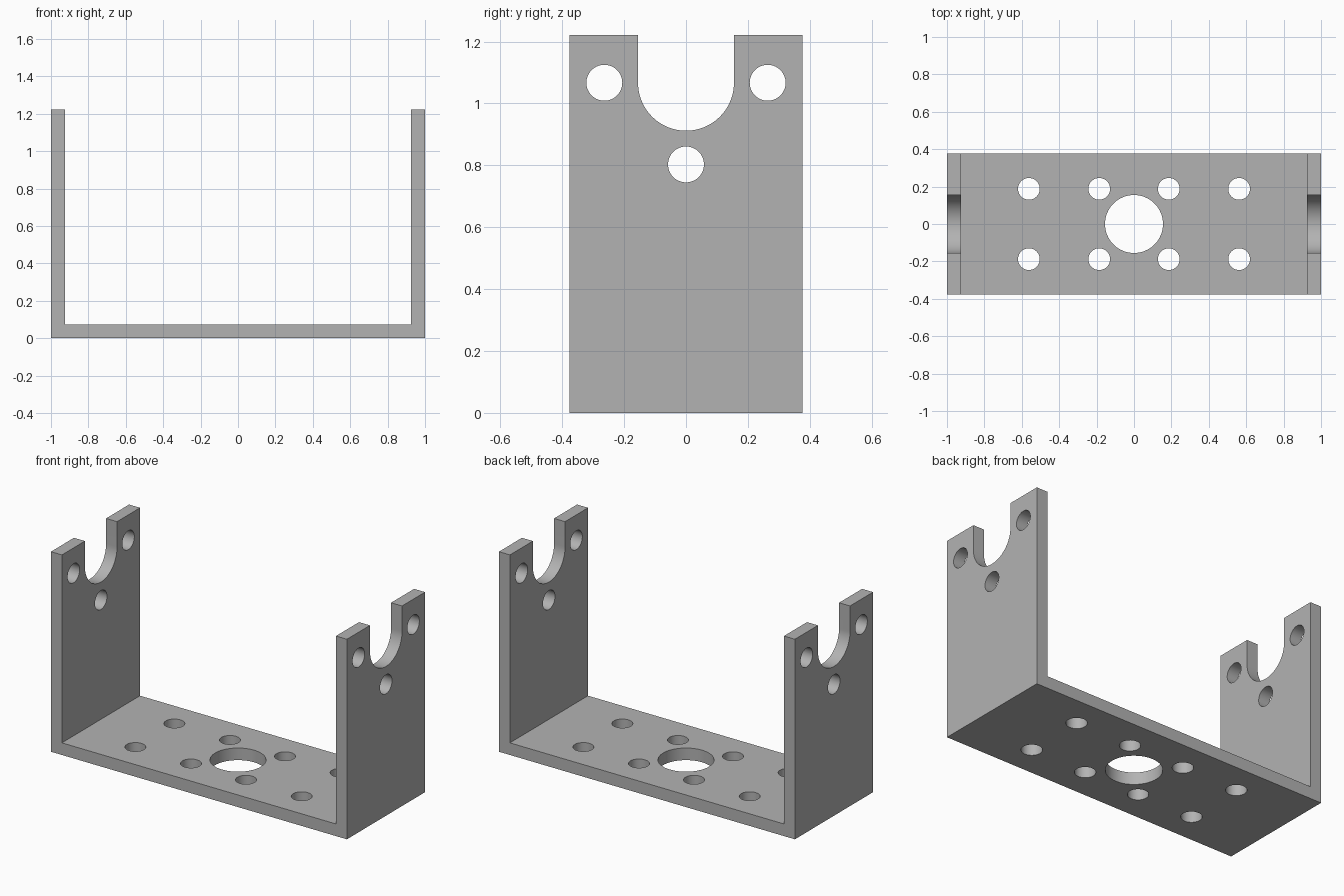
import bpy
import bmesh
from math import pi, cos, sin, radians

cube = bpy.data.objects.get("Cube")
if cube:
    bpy.data.objects.remove(cube, do_unlink=True)

HALF_X, HALF_Y, HEIGHT, THICK = 1.0, 0.377, 1.222, 0.074
HOLE_R, BORE_R, PIVOT_Z = 0.058, 0.155, 1.067

metal = bpy.data.materials.new("plain grey metal")
metal.use_nodes = True
grey = (0.45, 0.45, 0.45, 1)
metal.diffuse_color = grey
metal.node_tree.nodes["Principled BSDF"].inputs["Base Color"].default_value = grey


def prism(bm, points, place, start, end):
    """Extrude a closed outline; place maps (u, v, depth) to a position."""
    a = [bm.verts.new(place(u, v, start)) for u, v in points]
    b = [bm.verts.new(place(u, v, end)) for u, v in points]
    bm.faces.new(a)
    bm.faces.new(b[::-1])
    for i in range(len(a)):
        j = (i + 1) % len(a)
        bm.faces.new((a[j], a[i], b[i], b[j]))


def arc(u, v, r, start, end, steps):
    angles = [start + (end - start) * i / steps for i in range(steps + 1)]
    return [(u + r * cos(t), v + r * sin(t)) for t in angles]


def circle(u, v, r):
    return arc(u, v, r, 0, 2 * pi, 64)[:-1]


def make_object(name, bm):
    bmesh.ops.recalc_face_normals(bm, faces=bm.faces)
    mesh = bpy.data.meshes.new(name)
    bm.to_mesh(mesh)
    bm.free()
    mesh.materials.append(metal)
    obj = bpy.data.objects.new(name, mesh)
    bpy.context.scene.collection.objects.link(obj)
    return obj


def along_x(u, v, d):
    return (d, u, v)


def along_y(u, v, d):
    return (u, d, v)


def along_z(u, v, d):
    return (u, v, d)


# U-shaped bracket body
inner = HALF_X - THICK
right_half = [(HALF_X, 0), (HALF_X, HEIGHT), (inner, HEIGHT), (inner, THICK)]
outline = right_half + [(-x, z) for x, z in reversed(right_half)]
bm = bmesh.new()
prism(bm, outline, along_y, -HALF_Y, HALF_Y)
bracket = make_object("u_bracket", bm)

# Cutters: open slot and three holes through both walls
bm = bmesh.new()
top = HEIGHT + 0.1
slot = arc(0, PIVOT_Z, BORE_R, pi, 2 * pi, 48) + [(BORE_R, top), (-BORE_R, top)]
prism(bm, slot, along_x, -1.1, 1.1)
for y, z in ((-0.264, PIVOT_Z), (0.264, PIVOT_Z), (0, 0.803)):
    prism(bm, circle(y, z, HOLE_R), along_x, -1.1, 1.1)

# Cutters: centre bore and eight holes through the base
prism(bm, circle(0, 0, BORE_R), along_z, -0.1, 0.2)
for x in (-0.562, -0.186, 0.186, 0.562):
    for y in (-0.188, 0.188):
        prism(bm, circle(x, y, HOLE_R), along_z, -0.1, 0.2)
cutter = make_object("hole_cutter", bm)
cutter.hide_render = True

# Cut the openings, then discard the cutter
cut = bracket.modifiers.new("openings", 'BOOLEAN')
cut.operation = 'DIFFERENCE'
cut.solver = 'EXACT'
cut.object = cutter
bpy.ops.object.select_all(action='DESELECT')
bpy.context.view_layer.objects.active = bracket
bracket.select_set(True)
bpy.ops.object.modifier_apply(modifier=cut.name)
bpy.data.objects.remove(cutter, do_unlink=True)
bpy.ops.object.shade_smooth_by_angle(angle=radians(30))
